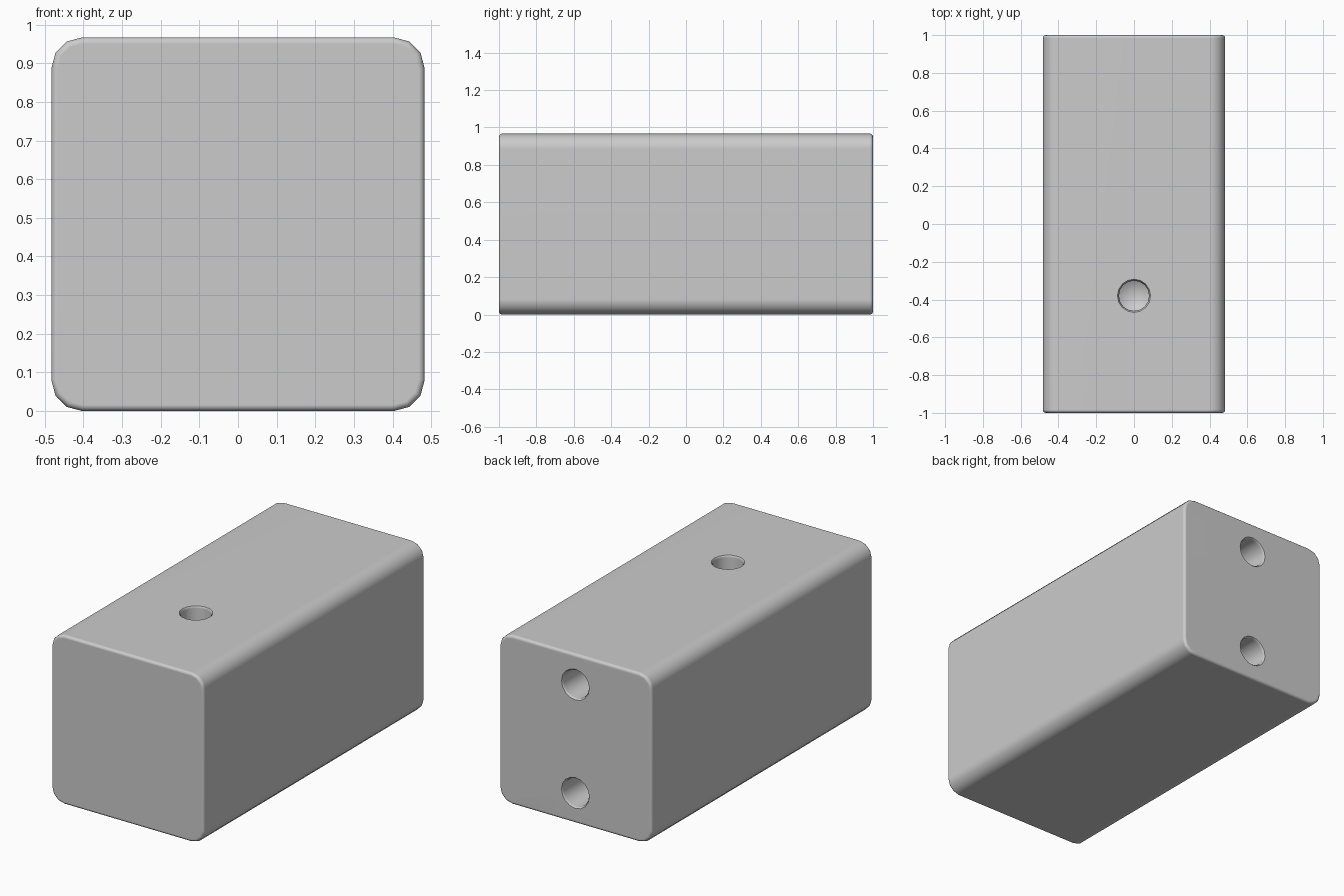
import bpy, bmesh, math
from mathutils import Vector, Matrix

if "Cube" in bpy.data.objects:
    bpy.data.objects.remove(bpy.data.objects["Cube"])

HALF, HEIGHT, LENGTH = 0.483, 0.967, 2.0
MID = HEIGHT / 2


def make_object(name, bm):
    bmesh.ops.recalc_face_normals(bm, faces=bm.faces)
    mesh = bpy.data.meshes.new(name)
    bm.to_mesh(mesh)
    bm.free()
    ob = bpy.data.objects.new(name, mesh)
    bpy.context.collection.objects.link(ob)
    return ob


# Block: rounded long edges, then fine rounding around both end faces
bm = bmesh.new()
bmesh.ops.create_cube(bm, size=1, matrix=Matrix.Translation((0, 0, MID))
                      @ Matrix.Diagonal((2 * HALF, LENGTH, HEIGHT, 1)))
long_edges = [e for e in bm.edges if abs(e.verts[0].co.y - e.verts[1].co.y) > 1]
bmesh.ops.bevel(bm, geom=long_edges, offset=0.08, segments=3, profile=0.5,
                affect='EDGES')
end_edges = [e for e in bm.edges if abs(e.verts[0].co.y - e.verts[1].co.y) < 0.01]
bmesh.ops.bevel(bm, geom=end_edges, offset=0.016, segments=3, profile=0.5,
                affect='EDGES')
block = make_object("drilled_block", bm)


# Drill cutter: chamfered mouth, straight bore, conical tip
def drill(name, position, outward):
    profile = [(0.0, 0.05), (0.088, 0.05), (0.088, 0.0), (0.08, -0.01),
               (0.08, -0.30), (0.0, -0.35)]
    bm = bmesh.new()
    verts = [bm.verts.new((r, 0, z)) for r, z in profile]
    edges = [bm.edges.new(pair) for pair in zip(verts, verts[1:])]
    bmesh.ops.spin(bm, geom=verts + edges, cent=(0, 0, 0), axis=(0, 0, 1),
                   angle=2 * math.pi, steps=16)
    bmesh.ops.remove_doubles(bm, verts=bm.verts, dist=1e-4)
    turn = Vector(outward).to_track_quat('Z', 'Y').to_matrix().to_4x4()
    bm.transform(Matrix.Translation(position) @ turn)
    cutter = make_object(name, bm)
    cutter.hide_render = True
    cutter.hide_set(True)
    cut = block.modifiers.new(name, 'BOOLEAN')
    cut.operation = 'DIFFERENCE'
    cut.solver = 'EXACT'
    cut.object = cutter
    return cutter


# Holes: one on top, one on the left, two on the back
cutters = [
    drill("top_hole_cutter", (0, -0.38, HEIGHT), (0, 0, 1)),
    drill("left_hole_cutter", (-HALF, -0.38, MID), (-1, 0, 0)),
    drill("upper_back_hole_cutter", (0, LENGTH / 2, MID + 0.31), (0, 1, 0)),
    drill("lower_back_hole_cutter", (0, LENGTH / 2, MID - 0.31), (0, 1, 0)),
]

bpy.context.view_layer.objects.active = block
block.select_set(True)
for modifier in list(block.modifiers):
    bpy.ops.object.modifier_apply(modifier=modifier.name)
for cutter in cutters:
    bpy.data.objects.remove(cutter)

# Smooth rounding with flat main faces
bpy.ops.object.shade_smooth_by_angle(angle=math.radians(40))
weighted = block.modifiers.new("weighted_normals", 'WEIGHTED_NORMAL')
weighted.keep_sharp = True
